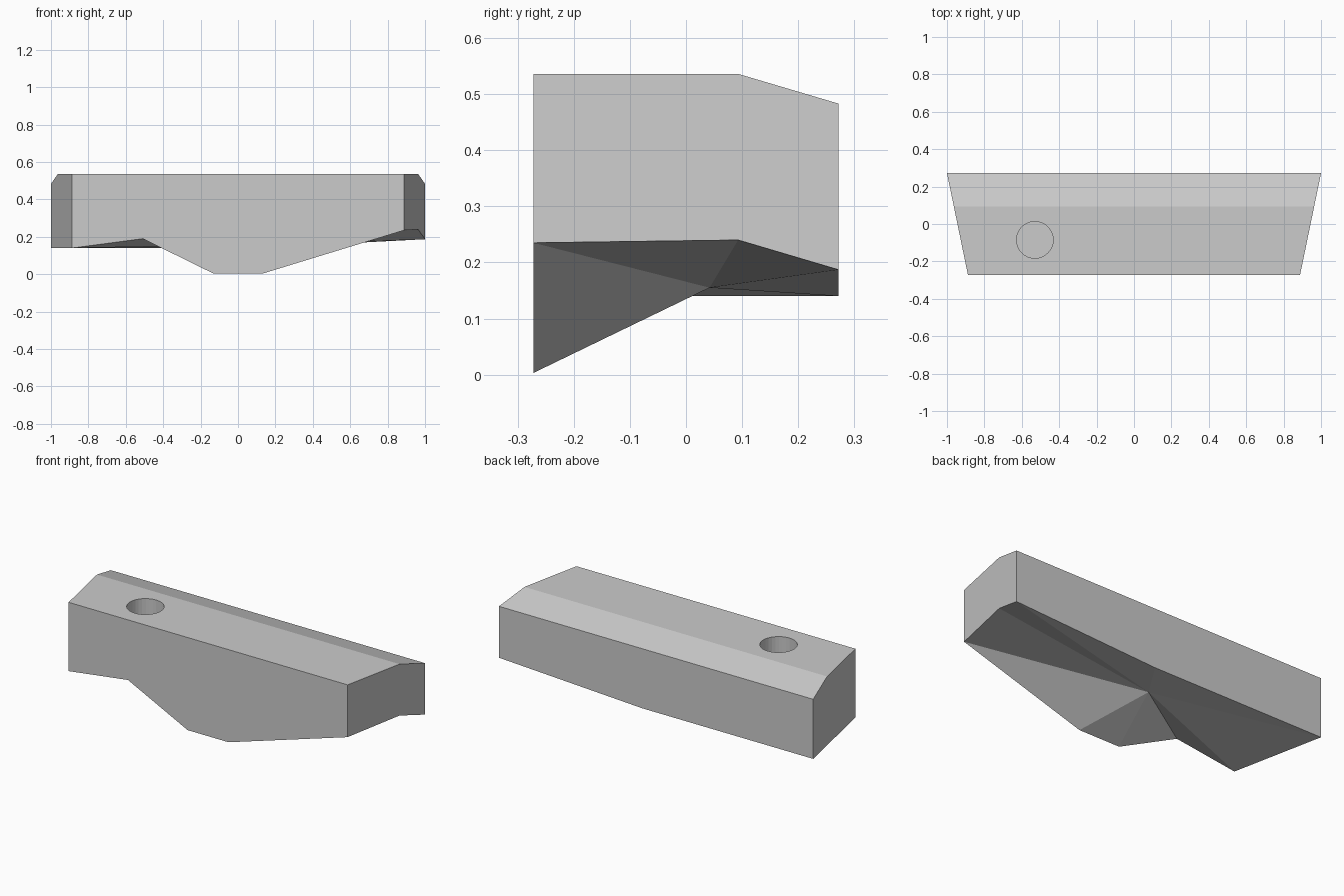
import bpy, bmesh

if "Cube" in bpy.data.objects:
    bpy.data.objects.remove(bpy.data.objects["Cube"])

Y = 0.272          # half depth
RIDGE = 0.093      # where the top starts sloping to the back


def end_x(y):
    """Half length of the tapered block at depth y."""
    return 0.944 + 0.206 * y


def new_object(name, bm):
    bmesh.ops.recalc_face_normals(bm, faces=bm.faces)
    mesh = bpy.data.meshes.new(name)
    bm.to_mesh(mesh)
    bm.free()
    ob = bpy.data.objects.new(name, mesh)
    bpy.context.collection.objects.link(ob)
    return ob


# Block: bevelled top, tapered ends, faceted underside meeting at one point
bm = bmesh.new()
v = bm.verts.new
top = {s: [v((s * end_x(y), y, z)) for y, z in ((-Y, 0.536), (RIDGE, 0.536), (Y, 0.483))]
       for s in (-1, 1)}
front = [v((x, -Y, z)) for x, z in ((-end_x(-Y), 0.14), (-0.51, 0.19), (-0.13, 0.003),
                                    (0.13, 0.003), (end_x(-Y), 0.235))]
right_mid = v((end_x(RIDGE), RIDGE, 0.24))
back = [v((x, Y, z)) for x, z in ((1, 0.187), (0.09, 0.14), (-1, 0.14))]
centre = v((-0.06, 0.042, 0.155))

L, R = top[-1], top[1]
bm.faces.new((L[0], R[0], R[1], L[1]))
bm.faces.new((L[1], R[1], R[2], L[2]))
bm.faces.new(front + [R[0], L[0]])
bm.faces.new(back + [L[2], R[2]])
bm.faces.new((front[-1], right_mid, back[0], R[2], R[1], R[0]))
bm.faces.new((front[0], L[0], L[1], L[2], back[-1]))
rim = front + [right_mid] + back
for a, b in zip(rim, rim[1:] + rim[:1]):
    bm.faces.new((a, b, centre))
block = new_object("block", bm)

# Blind round socket in the top
bm = bmesh.new()
bmesh.ops.create_cone(bm, cap_ends=True, segments=32, radius1=0.098, radius2=0.098, depth=0.4)
cutter = new_object("socket_cutter", bm)
cutter.location = (-0.53, -0.085, 0.536)
cutter.hide_render = True
cutter.hide_set(True)
cut = block.modifiers.new("socket", 'BOOLEAN')
cut.operation = 'DIFFERENCE'
cut.solver = 'EXACT'
cut.object = cutter
